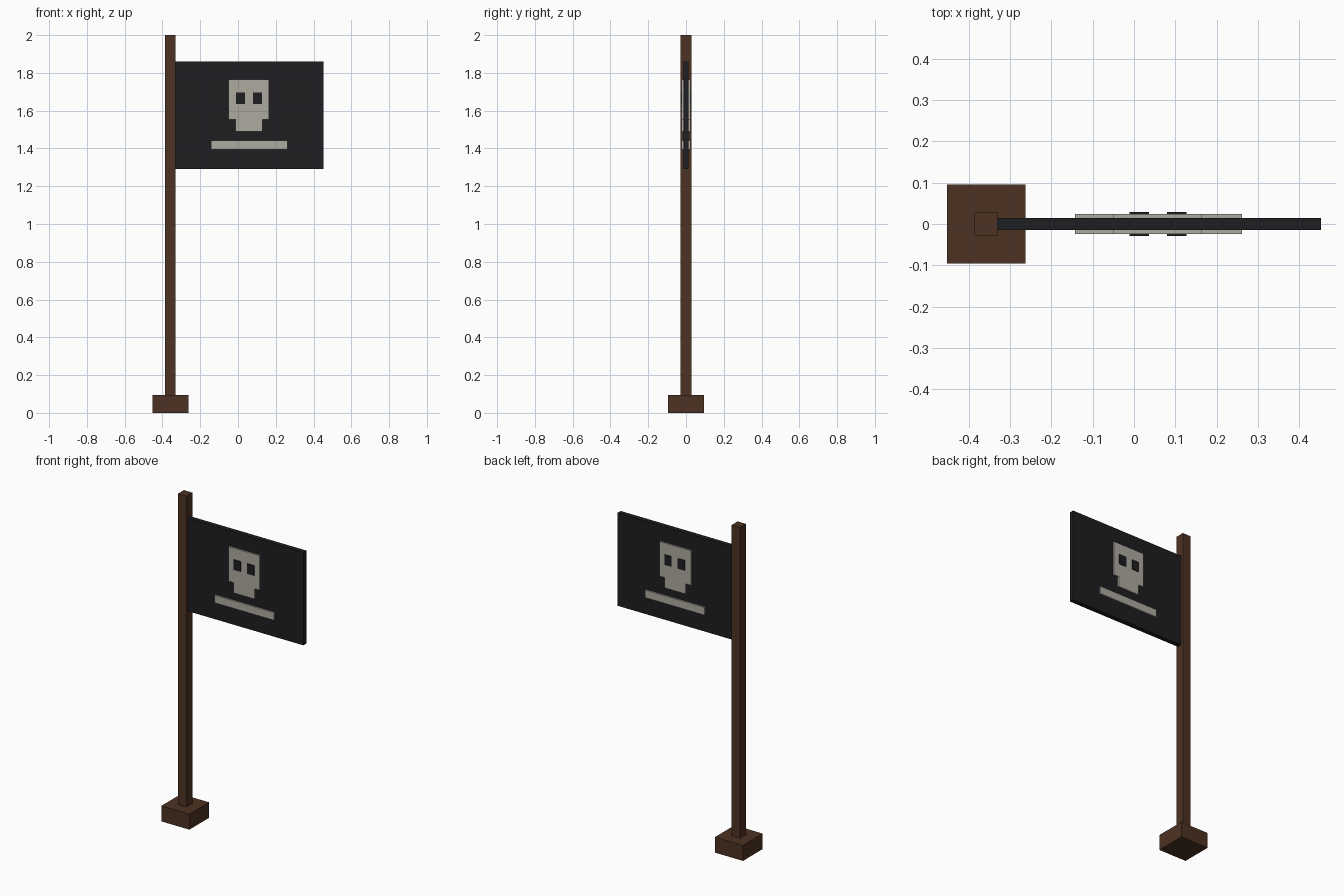
import bpy
import bmesh
from mathutils import Vector

if "Cube" in bpy.data.objects:
    bpy.data.objects.remove(bpy.data.objects["Cube"])


def material(name, rgb):
    m = bpy.data.materials.new(name)
    m.diffuse_color = (*rgb, 1.0)
    m.use_nodes = True
    m.node_tree.nodes["Principled BSDF"].inputs["Base Color"].default_value = m.diffuse_color
    return m


WOOD = material("dark_wood", (0.075, 0.032, 0.016))
CLOTH = material("black_cloth", (0.013, 0.013, 0.016))
BONE = material("bone", (0.42, 0.40, 0.35))


def box(name, x, y, z, mat):
    """Box from (min, max) ranges along each axis."""
    lo, hi = Vector((x[0], y[0], z[0])), Vector((x[1], y[1], z[1]))
    bm = bmesh.new()
    bmesh.ops.create_cube(bm, size=1.0)
    bmesh.ops.scale(bm, vec=hi - lo, verts=bm.verts)
    bmesh.ops.translate(bm, vec=(lo + hi) / 2, verts=bm.verts)
    mesh = bpy.data.meshes.new(name)
    bm.to_mesh(mesh)
    bm.free()
    mesh.materials.append(mat)
    ob = bpy.data.objects.new(name, mesh)
    bpy.context.collection.objects.link(ob)
    return ob


# Base block, pole and cloth
box("base", (-0.453, -0.263), (-0.095, 0.095), (0, 0.095), WOOD)
box("pole", (-0.387, -0.33), (-0.0285, 0.0285), (0.095, 2.0), WOOD)
box("flag_cloth", (-0.33, 0.453), (-0.0143, 0.0143), (1.29, 1.86), CLOTH)

# Raised emblem: name, x range, z range, depth range from the cloth centre
emblem = [
    ("skull_cranium", (-0.049, 0.164), (1.553, 1.765), (0.0143, 0.0238), BONE),
    ("skull_jaw", (-0.013, 0.13), (1.49, 1.553), (0.0143, 0.0238), BONE),
    ("crossbar_bone", (-0.143, 0.261), (1.395, 1.442), (0.0143, 0.0238), BONE),
    ("left_eye", (-0.011, 0.036), (1.634, 1.696), (0.0238, 0.0285), CLOTH),
    ("right_eye", (0.08, 0.127), (1.634, 1.696), (0.0238, 0.0285), CLOTH),
]

# Same emblem on both faces of the flag
for name, x, z, (near, far), mat in emblem:
    box("front_" + name, x, (-far, -near), z, mat)
    box("back_" + name, x, (near, far), z, mat)
